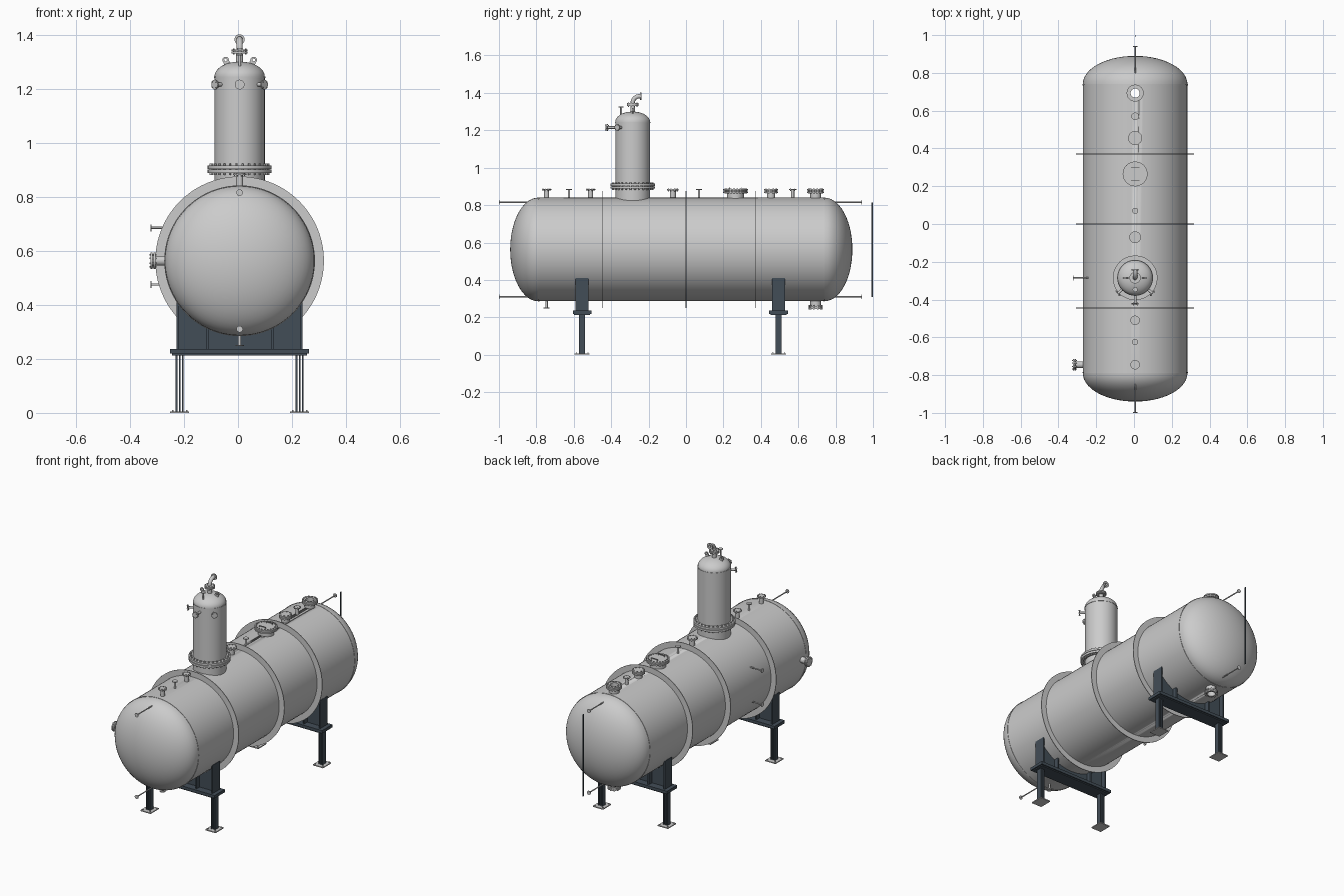
import bpy, bmesh, math
from mathutils import Matrix, Vector

if "Cube" in bpy.data.objects:
    bpy.data.objects.remove(bpy.data.objects["Cube"])

CX, CZ, R = 0.006, 0.563, 0.277          # vessel axis and radius
TY, TR = -0.285, 0.093                   # tower position and radius

dark = bpy.data.materials.new("dark_steel")
dark.diffuse_color = (0.055, 0.075, 0.095, 1)
dark.use_nodes = True
dark.node_tree.nodes["Principled BSDF"].inputs["Base Color"].default_value = dark.diffuse_color


def finish(name, bm, mat=None, smooth=True):
    bmesh.ops.remove_doubles(bm, verts=bm.verts, dist=1e-6)
    bmesh.ops.recalc_face_normals(bm, faces=bm.faces)
    me = bpy.data.meshes.new(name)
    bm.to_mesh(me)
    bm.free()
    ob = bpy.data.objects.new(name, me)
    bpy.context.collection.objects.link(ob)
    if mat:
        me.materials.append(mat)
    if smooth:
        bpy.ops.object.select_all(action='DESELECT')
        ob.select_set(True)
        bpy.context.view_layer.objects.active = ob
        bpy.ops.object.shade_smooth_by_angle(angle=math.radians(35))
    return ob


def frame(base, d):
    return Matrix.Translation(base) @ Vector(d).to_track_quat('Z', 'Y').to_matrix().to_4x4()


def lathe(bm, prof, m, n=32, closed=False):
    rings = [[bm.verts.new(m @ Vector((r * math.cos(2 * math.pi * i / n),
                                       r * math.sin(2 * math.pi * i / n), z)))
              for i in range(n)] for r, z in prof]
    pairs = list(zip(rings, rings[1:])) + ([(rings[-1], rings[0])] if closed else [])
    for a, b in pairs:
        for i in range(n):
            j = (i + 1) % n
            bm.faces.new((a[i], a[j], b[j], b[i]))


def bolt_circle(bm, m, count, rad, z0, z1, size):
    for i in range(count):
        a = 2 * math.pi * (i + 0.5) / count
        t = Matrix.Translation((rad * math.cos(a), rad * math.sin(a), (z0 + z1) / 2))
        bmesh.ops.create_cone(bm, cap_ends=True, segments=6, radius1=size, radius2=size,
                              depth=z1 - z0, matrix=m @ t)


def box(bm, c, s):
    bmesh.ops.create_cube(bm, size=1, matrix=Matrix.Translation(c) @ Matrix.Diagonal((*s, 1)))


def nozzle(name, base, d, L, rp, rf, bolts=0, double=False, bore=0.0, t=0.008):
    m, bm = frame(base, d), bmesh.new()
    low = L - 2.4 * t if double else L - t
    prof = [(bore, 0), (rp, 0), (rp, low), (rf, low)]
    if double:
        prof += [(rf, L - 1.4 * t), (rp * 1.15, L - 1.4 * t), (rp * 1.15, L - t), (rf, L - t)]
    prof += [(rf, L), (bore, L)]
    lathe(bm, prof, m, 24, closed=bore > 0)
    if bolts:
        bolt_circle(bm, m, bolts, (rf + max(rp, rf * 0.6)) / 2, low - 0.005, L + 0.004, min(0.0045, rf * 0.1))
    return finish(name, bm)


# Main vessel with elliptical heads and raised weld seams
y0, y1, D = -0.79, 0.74, 0.15
N = 14
arc = [(math.sin(math.pi / 2 * i / N), math.cos(math.pi / 2 * i / N)) for i in range(N + 1)]
prof = [(R * s, y0 - D * c) for s, c in arc]
prof += [(R + 0.002, y0), (R + 0.002, y0 + 0.006), (R, y0 + 0.006)]
prof += [(R, y1 - 0.006), (R + 0.002, y1 - 0.006), (R + 0.002, y1)]
prof += [(R * s, y1 + D * c) for s, c in reversed(arc)]
bm = bmesh.new()
lathe(bm, prof, frame((CX, 0, CZ), (0, 1, 0)), 80)
vessel = finish("vessel_shell", bm)

# Open bore through the vessel at the rear pair of nozzles
bm = bmesh.new()
bmesh.ops.create_cone(bm, cap_ends=True, segments=24, radius1=0.024, radius2=0.024, depth=0.8,
                      matrix=Matrix.Translation((CX, 0.693, CZ)))
cutter = finish("bore_cutter", bm)
cutter.hide_render = True
mod = vessel.modifiers.new("bore", 'BOOLEAN')
mod.object, mod.operation, mod.solver = cutter, 'DIFFERENCE', 'EXACT'
bpy.context.view_layer.objects.active = vessel
bpy.ops.object.modifier_apply(modifier="bore")
bpy.data.objects.remove(cutter)

# Stiffening rings
for i, y in enumerate((-0.445, 0.0, 0.37)):
    bm = bmesh.new()
    lathe(bm, [(0.27, -0.002), (0.312, -0.002), (0.312, 0.002), (0.27, 0.002)],
          frame((CX, y, CZ), (0, 1, 0)), 80, closed=True)
    finish(f"stiffening_ring_{i + 1}", bm)

# Nozzles along the top: y, pipe radius, flange radius, bolts, double, bore
for i, (y, rp, rf, b, dbl, bore) in enumerate((
        (0.693, 0.029, 0.045, 12, True, 0.024), (0.57, 0.009, 0.02, 4, False, 0),
        (0.455, 0.022, 0.037, 8, True, 0), (0.265, 0.046, 0.066, 20, True, 0),
        (0.07, 0.006, 0.016, 0, False, 0), (-0.07, 0.016, 0.031, 8, False, 0),
        (-0.51, 0.013, 0.025, 8, False, 0), (-0.625, 0.006, 0.016, 0, False, 0),
        (-0.745, 0.013, 0.025, 8, False, 0))):
    nozzle(f"top_nozzle_{i + 1}", (CX, y, 0.825), (0, 0, 1), 0.06, rp, rf, b, dbl, bore,
           0.008 if rf > 0.03 else 0.005)

# Manway cover handles
bm = bmesh.new()
for y in (0.232, 0.298):
    box(bm, (CX, y, 0.893), (0.045, 0.004, 0.004))
    for s in (-1, 1):
        box(bm, (CX + s * 0.0205, y, 0.888), (0.004, 0.004, 0.008))
finish("manway_handles", bm, smooth=False)

# Bottom and side nozzles
nozzle("bottom_outlet", (CX, 0.693, 0.297), (0, 0, -1), 0.052, 0.029, 0.038, 10, True, 0.024, 0.007)
nozzle("bottom_drain", (CX, -0.745, 0.297), (0, 0, -1), 0.05, 0.006, 0.016, t=0.005)
nozzle("side_inlet", (-0.26, -0.745, CZ), (-1, 0, 0), 0.063, 0.018, 0.03, 8, True, t=0.007)
for z in (0.475, 0.685):
    nozzle("side_gauge_nozzle", (-0.24, TY, z), (-1, 0, 0), 0.084, 0.004, 0.013, t=0.004)

# Long thin gauge connections on both heads
for z in (0.31, 0.815):
    nozzle("front_gauge_pipe", (CX, -0.83, z), (0, -1, 0), 0.17, 0.0035, 0.012, t=0.004)
    nozzle("rear_gauge_pipe", (CX, 0.78, z), (0, 1, 0), 0.162, 0.0035, 0.012, t=0.004)
bm = bmesh.new()
box(bm, (CX, 0.995, 0.5625), (0.004, 0.009, 0.505))
finish("level_gauge_strip", bm, dark, False)

# Tower: neck, paired flange, body and domed top
m = frame((CX, TY, 0), (0, 0, 1))
bm = bmesh.new()
FR = 0.118
tp = [(0, 0.8), (TR, 0.8), (TR, 0.888), (FR, 0.888), (FR, 0.9), (TR + 0.006, 0.9),
      (TR + 0.006, 0.903), (FR, 0.903), (FR, 0.915), (TR, 0.915), (TR, 1.239),
      (TR + 0.002, 1.239), (TR + 0.002, 1.245)]
tp += [(TR * s, 1.245 + 0.055 * c) for s, c in reversed(arc)]
lathe(bm, tp, m, 56)
bolt_circle(bm, m, 28, 0.107, 0.881, 0.922, 0.005)
finish("tower", bm)

# Tower nozzles
for a in (-150, -90, -30):
    a2 = math.radians(-90 + (a + 90) * 0.8)
    d = Vector((math.cos(a2), math.sin(a2), 0))
    nozzle("tower_side_nozzle", Vector((CX, TY, 1.215)) + d * 0.085, d,
           0.06 if a == -90 else 0.04, 0.007, 0.018, 4, a == -90, t=0.005)
nozzle("tower_small_vent", (CX, TY - 0.062, 1.26), (0, 0, 1), 0.068, 0.005, 0.013, t=0.005)
nozzle("tower_top_nozzle", (CX, TY, 1.29), (0, 0, 1), 0.055, 0.013, 0.03, 8, True, t=0.006)

# Vent elbow turning to the rear
bm = bmesh.new()
E, n = 0.036, 16
rings = []
for k in range(10):
    a = math.pi / 2 * k / 9
    c = Vector((CX, TY + E * (1 - math.cos(a)), 1.346 + E * math.sin(a)))
    out = Vector((0, -math.cos(a), math.sin(a)))
    rings.append([bm.verts.new(c + 0.0115 * (Vector((math.cos(t), 0, 0)) + out * math.sin(t)))
                  for t in (2 * math.pi * i / n for i in range(n))])
for a, b in zip(rings, rings[1:]):
    for i in range(n):
        bm.faces.new((a[i], a[(i + 1) % n], b[(i + 1) % n], b[i]))
bm.faces.new(rings[0])
finish("vent_elbow", bm)
nozzle("vent_outlet", (CX, TY + E - 0.001, 1.382), (0, 1, 0), 0.011, 0.0115, 0.019, t=0.006, bore=0.008)

# Lifting eyes on the tower dome, tilted outward
for s in (-1, 1):
    bm = bmesh.new()
    tilt = Matrix.Translation((CX + s * 0.052, TY, 1.306)) @ Matrix.Rotation(s * 0.4, 4, 'Y')
    lathe(bm, [(0.005, -0.003), (0.012, -0.003), (0.012, 0.003), (0.005, 0.003)],
          tilt @ Matrix.Rotation(math.pi / 2, 4, 'X'), 20, closed=True)
    bmesh.ops.create_cube(bm, size=1, matrix=tilt @ Matrix.Translation((0, 0, -0.019))
                          @ Matrix.Diagonal((0.022, 0.006, 0.026, 1)))
    finish("lifting_eye", bm)

# Saddles, cross beams, legs and foot plates
for tag, y in (("front", -0.555), ("rear", 0.495)):
    bm = bmesh.new()
    W, r = 0.233, R + 0.001
    a0 = math.asin(W / r)
    pts = [(-W, 0.236), (W, 0.236)]
    pts += [(r * math.sin(a0 - 2 * a0 * i / 24), CZ - r * math.cos(a0 - 2 * a0 * i / 24)) for i in range(25)]
    f = bm.faces.new([bm.verts.new((CX + x, y - 0.005, z)) for x, z in pts])
    ext = bmesh.ops.extrude_face_region(bm, geom=[f])
    bmesh.ops.translate(bm, vec=(0, 0.01, 0), verts=[v for v in ext['geom'] if isinstance(v, bmesh.types.BMVert)])
    for x in (-0.229, -0.12, 0.12, 0.229):
        top = CZ - math.sqrt(R * R - x * x) + 0.004
        box(bm, (CX + x, y, (0.236 + top) / 2), (0.009, 0.07, top - 0.236))
    finish(f"{tag}_saddle", bm, dark, False)
    bm = bmesh.new()
    box(bm, (CX, y, 0.228), (0.515, 0.1, 0.018))
    box(bm, (CX, y, 0.217), (0.5, 0.085, 0.008))
    finish(f"{tag}_cross_beam", bm, dark, False)
    for side, s in (("left", -1), ("right", 1)):
        x = CX + s * 0.222
        bm = bmesh.new()
        box(bm, (x, y, 0.111), (0.006, 0.03, 0.21))
        for k in (-1, 1):
            box(bm, (x + k * 0.0115, y, 0.111), (0.006, 0.032, 0.21))
        finish(f"{tag}_{side}_leg", bm, dark, False)
        bm = bmesh.new()
        box(bm, (x, y, 0.003), (0.07, 0.08, 0.006))
        for i in (-1, 1):
            for j in (-1, 1):
                box(bm, (x + i * 0.026, y + j * 0.031, 0.007), (0.006, 0.006, 0.008))
        finish(f"{tag}_{side}_foot_plate", bm, None, False)
